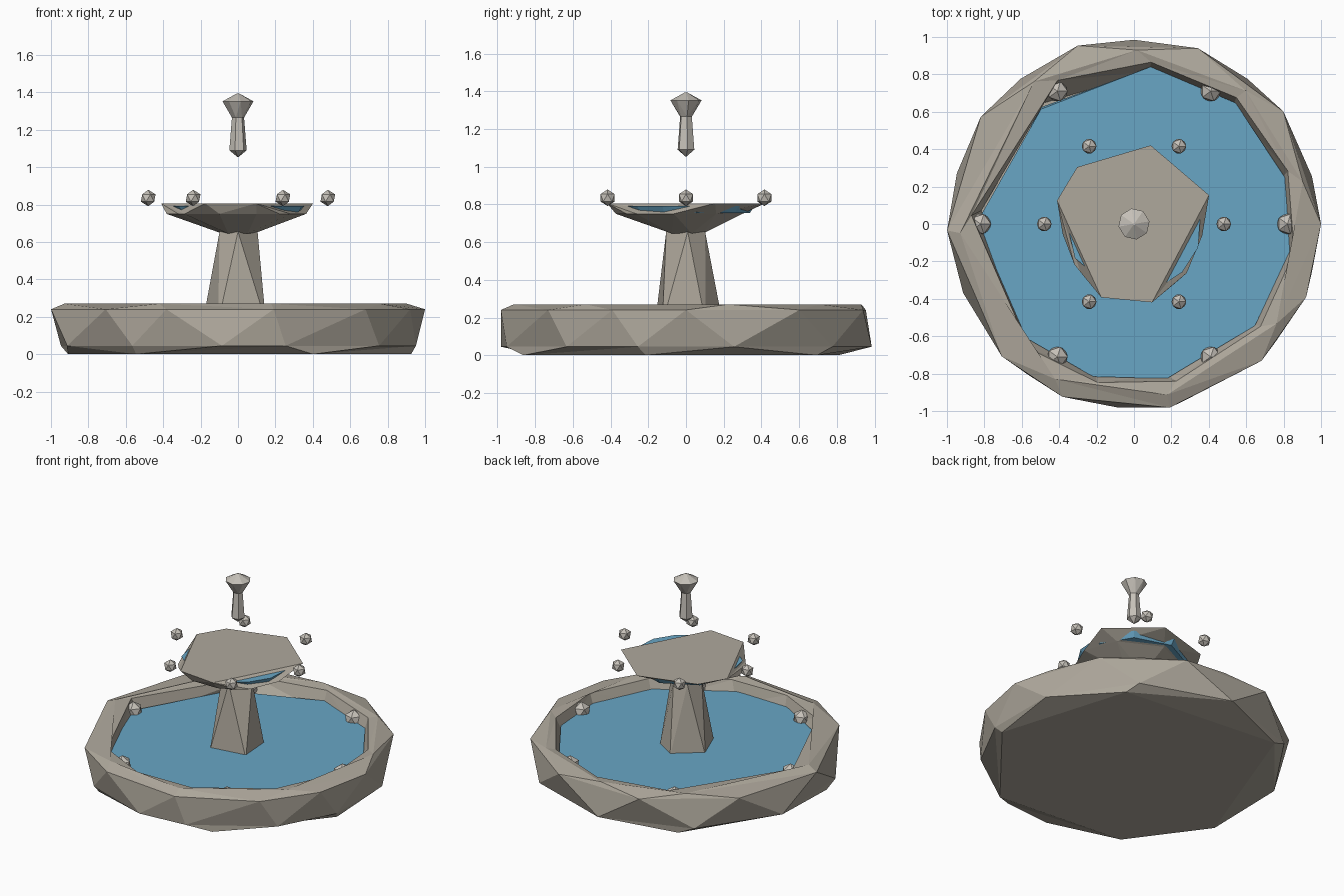
import bpy, bmesh, math

if "Cube" in bpy.data.objects:
    bpy.data.objects.remove(bpy.data.objects["Cube"])


def material(name, rgb):
    m = bpy.data.materials.new(name)
    m.diffuse_color = (*rgb, 1)
    m.use_nodes = True
    m.node_tree.nodes["Principled BSDF"].inputs["Base Color"].default_value = m.diffuse_color
    return m


STONE = material("stone", (0.43, 0.395, 0.335))
PALE = material("pale stone", (0.56, 0.53, 0.48))
WATER = material("water blue", (0.14, 0.38, 0.56))


def finish(bm, name, mat):
    bmesh.ops.recalc_face_normals(bm, faces=bm.faces[:])
    me = bpy.data.meshes.new(name)
    bm.to_mesh(me)
    bm.free()
    me.materials.append(mat)
    ob = bpy.data.objects.new(name, me)
    bpy.context.collection.objects.link(ob)
    return ob


def ring(z, r, angles):
    """Irregular ring: angles in degrees, or (angle, radius) pairs."""
    pts = [a if isinstance(a, tuple) else (a, r) for a in angles]
    return z, sorted((a % 360, rr) for a, rr in pts)


def loft(name, rings, mat):
    """Skin rings of different point counts with triangles, then cap the ends."""
    bm = bmesh.new()
    loops = []
    for z, pts in rings:
        loops.append([(a, bm.verts.new((r * math.cos(math.radians(a)),
                                        r * math.sin(math.radians(a)), z)))
                      for a, r in pts])
    for A, B in zip(loops, loops[1:]):
        na, nb, i, j = len(A), len(B), 0, 0
        while i < na or j < nb:
            ta = A[(i + 1) % na][0] + 360 * ((i + 1) // na) if i < na else 1e9
            tb = B[(j + 1) % nb][0] + 360 * ((j + 1) // nb) if j < nb else 1e9
            a, b = A[i % na][1], B[j % nb][1]
            if ta <= tb:
                i += 1
                bm.faces.new((a, A[i % na][1], b))
            else:
                j += 1
                bm.faces.new((a, B[j % nb][1], b))
    for L in (loops[0], loops[-1]):
        bm.faces.new([v for _, v in L])
    return finish(bm, name, mat)


def ball(name, x, y, z, r):
    bm = bmesh.new()
    bmesh.ops.create_icosphere(bm, subdivisions=1, radius=r)
    bmesh.ops.translate(bm, verts=bm.verts, vec=(x, y, z))
    finish(bm, name, PALE)


# Lower basin, outside to inside
loft("basin", [
    ring(0.0, 0.95, [47, 122, 197, 235, 295, 347]),
    ring(0.045, 0.985, [15, 52, 90, 128, 164, 202, 235, 265, 285, 320, 345]),
    ring(0.24, 1.0, [0, 37, 70, 107.5, 145, 182, 225, 247.5, 281, 313, 337]),
    ring(0.27, 0.93, [14, 50, 89, 125, 183, 243, 281, 325]),
    ring(0.26, 0.87, [19, 51, 84, 118, 177, 230, 257, 285, 321, 350]),
    ring(0.12, 0.82, [17, 50, 84, 129, 175, 225, 255, 282, 320, 350]),
], STONE)

# Lower pool
loft("basin_water", [
    ring(0.15, 0.80, [17, 50, 84, 129, 180, 225, 255, 282, 320, 350]),
    ring(0.195, 0.845, [17, 50, 84, (129, 0.79), 180, 225, 255, 282, 320, 350]),
], WATER)

# Pedestal
loft("pedestal", [
    ring(0.17, 0.195, [(38, 0.17), 93, 165, 237, 320]),
    ring(0.655, 0.105, [5, 75, 130, 200, 270]),
], STONE)

# Upper bowl with flat top
loft("upper_bowl", [
    ring(0.645, 0.09, [20, 90, 160, 235, 305]),
    ring(0.75, 0.385, [(30, 0.32), (90, 0.30), (150, 0.32),
                       188, 214, 222, 255, 285, 305, 317, (350, 0.37)]),
    ring(0.806, 0.43, [21, 78, 135, 163, 246, 283]),
], STONE)

# Upper pool, showing through the cut-off sides of the bowl
loft("upper_water", [
    ring(0.755, 0.34, [10, 50, 95, 140, 175, 210, 250, 290, 315, 340]),
    ring(0.792, 0.365, [12, 50, 95, 140, 175, 210, 250, 290, 315, 340]),
], WATER)

# Finial
octo = [i * 45 + 10 for i in range(8)]
hexa = [i * 60 + 10 for i in range(6)]
loft("finial", [
    ring(1.055, 0.004, hexa), ring(1.09, 0.047, hexa),
    ring(1.265, 0.033, hexa), ring(1.352, 0.084, octo),
    ring(1.394, 0.006, octo),
], PALE)

# Ornament balls around both bowls
for k in range(6):
    c, s = math.cos(k * math.pi / 3), math.sin(k * math.pi / 3)
    ball(f"upper_ball_{k + 1}", 0.48 * c, 0.48 * s, 0.835, 0.044)
    ball(f"lower_ball_{k + 1}", 0.82 * c, 0.82 * s, 0.205, 0.062)
